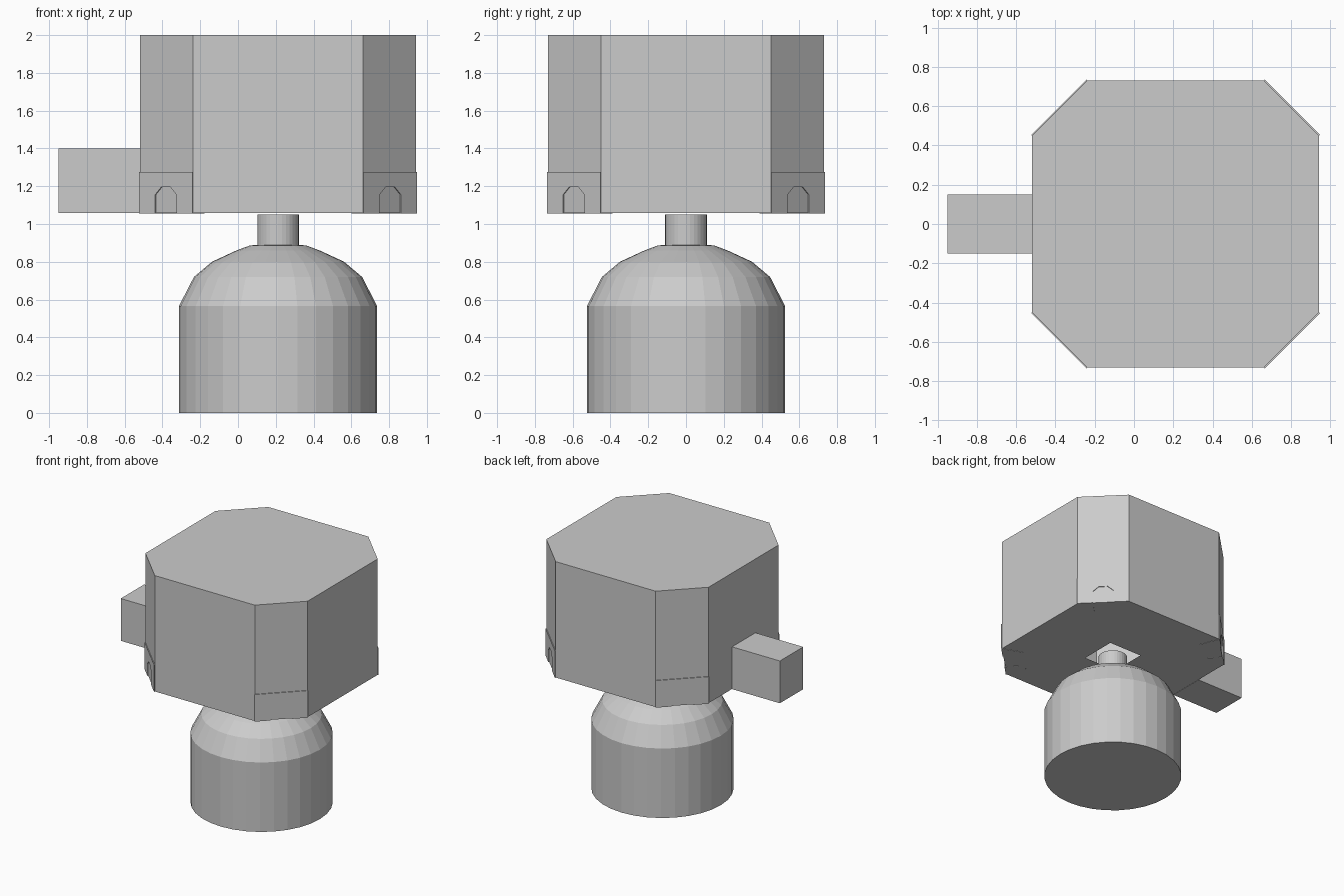
import bpy, bmesh, math

if "Cube" in bpy.data.objects:
    bpy.data.objects.remove(bpy.data.objects["Cube"])

CX = 0.212          # shared axis of housing and base
Z0, Z1 = 1.057, 2.0  # housing bottom and top


def make(name, bm):
    bmesh.ops.recalc_face_normals(bm, faces=bm.faces[:])
    me = bpy.data.meshes.new(name)
    bm.to_mesh(me)
    bm.free()
    ob = bpy.data.objects.new(name, me)
    bpy.context.collection.objects.link(ob)
    return ob


def ring_bridge(bm, a, b):
    n = len(a)
    for i in range(n):
        bm.faces.new((a[i], a[(i + 1) % n], b[(i + 1) % n], b[i]))


def lathe(name, profile, sides=32):
    bm = bmesh.new()
    rings = []
    for r, z in profile:
        rings.append([bm.verts.new((CX + r * math.cos(2 * math.pi * i / sides),
                                    r * math.sin(2 * math.pi * i / sides), z))
                      for i in range(sides)])
    for a, b in zip(rings, rings[1:]):
        ring_bridge(bm, a, b)
    bm.faces.new(rings[0])
    bm.faces.new(rings[-1])
    return make(name, bm)


# Domed base and neck
lathe("domed_base", [(0.525, 0), (0.525, 0.565), (0.445, 0.72), (0.35, 0.80),
                     (0.22, 0.86), (0.15, 0.886), (0.11, 0.89)])
lathe("neck", [(0.11, 0.885), (0.11, 1.05)])

# Hollow eight-sided housing with a square opening underneath
H, C, Q = 0.73, 0.45, 0.15
outline = [(H, -C), (H, C), (C, H), (-C, H), (-H, C), (-H, -C), (-C, -H), (C, -H)]
bm = bmesh.new()
low = [bm.verts.new((CX + x, y, Z0)) for x, y in outline]
top = [bm.verts.new((CX + x, y, Z1)) for x, y in outline]
hole = [bm.verts.new((CX + x, y, Z0)) for x, y in ((Q, -Q), (Q, Q), (-Q, Q), (-Q, -Q))]
ring_bridge(bm, low, top)
bm.faces.new(top)
for k in range(4):
    a, b, c = low[2 * k], low[2 * k + 1], low[(2 * k + 2) % 8]
    h0, h1 = hole[k], hole[(k + 1) % 4]
    bm.faces.new((a, b, h1, h0))
    bm.faces.new((b, c, h1))
make("housing", bm)

# Side block
bm = bmesh.new()
bmesh.ops.create_cube(bm, size=1)
for v in bm.verts:
    v.co = (-0.735 + v.co.x * 0.43, v.co.y * 0.30, 1.229 + v.co.z * 0.344)
make("side_block", bm)


# Arched corner feet, tapering inwards from each chamfered corner
def corner_foot(name, ang):
    arch = [(-0.2, 0), (-0.2, 0.22), (0.2, 0.22), (0.2, 0), (0.08, 0),
            (0.08, 0.10), (0.035, 0.14), (-0.035, 0.14), (-0.08, 0.10), (-0.08, 0)]
    d = (H + C) / math.sqrt(2) + 0.006
    ca, sa = math.cos(ang), math.sin(ang)
    bm = bmesh.new()
    rings = []
    for depth, inset in ((0, 0), (0.16, 0.07)):
        ring = []
        for u, z in arch:
            if abs(u) > 0.1:
                u -= math.copysign(inset, u)
            r = d - depth
            ring.append(bm.verts.new((CX + r * ca - u * sa, r * sa + u * ca, 1.055 + z)))
        rings.append(ring)
    ring_bridge(bm, *rings)
    for ring in rings:
        bm.faces.new(ring)
    make(name, bm)


for k in range(4):
    corner_foot(f"corner_foot_{k + 1}", math.radians(45 + 90 * k))
